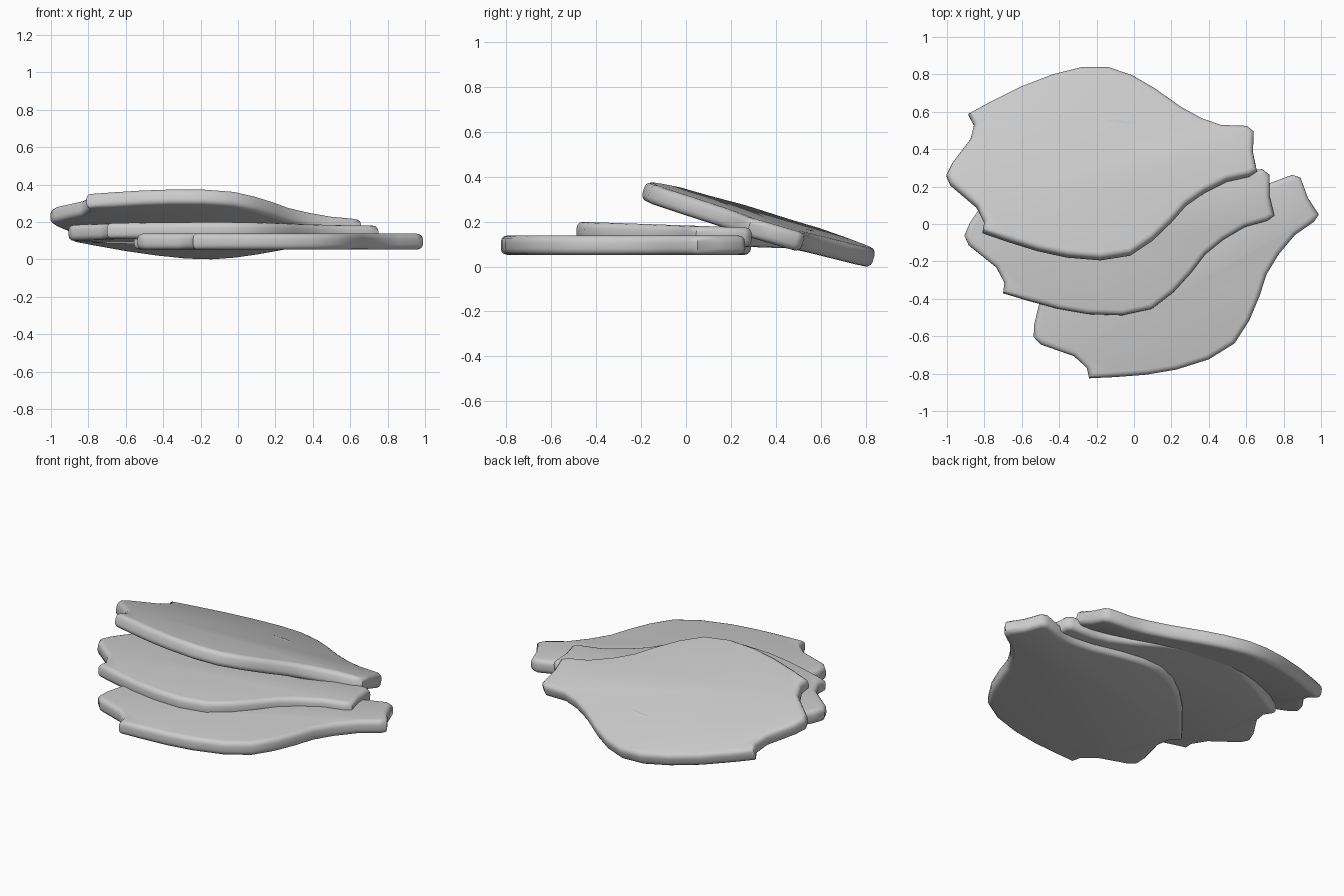
import bpy
import bmesh
from math import radians, cos
from mathutils import Matrix, Vector

if "Cube" in bpy.data.objects:
    bpy.data.objects.remove(bpy.data.objects["Cube"], do_unlink=True)

THICKNESS = 0.086
EDGE_RADIUS = 0.028
TILT = radians(-16.5)

# Slice outline as it lies on the tilted slice, seen from above
ANCHOR = Vector((-0.81, -0.045))
OUTLINE = [
    (-0.81, -0.045), (-0.8, 0.01), (-0.84, 0.09), (-0.98, 0.21), (-1, 0.26),
    (-0.97, 0.32), (-0.87, 0.45), (-0.85, 0.53), (-0.88, 0.585), (-0.77, 0.645),
    (-0.6, 0.73), (-0.43, 0.795), (-0.27, 0.835), (-0.13, 0.835), (0, 0.79),
    (0.12, 0.72), (0.26, 0.62), (0.37, 0.56), (0.47, 0.525), (0.61, 0.52),
    (0.645, 0.49), (0.64, 0.38), (0.66, 0.28), (0.62, 0.255), (0.5, 0.23),
    (0.38, 0.17), (0.28, 0.1), (0.2, 0.01), (0.1, -0.085), (-0.02, -0.165),
    (-0.18, -0.19), (-0.36, -0.175), (-0.52, -0.14), (-0.68, -0.09),
]


def make_material(name, value):
    material = bpy.data.materials.new(name)
    material.use_nodes = True
    colour = (value, value, value, 1)
    material.diffuse_color = colour
    material.node_tree.nodes["Principled BSDF"].inputs["Base Color"].default_value = colour
    return material


def make_slice_mesh(material):
    """Flat slab with rounded rims, its origin on the front left corner."""
    bm = bmesh.new()
    stretch = 1 / cos(TILT)
    corners = []
    for x, y in OUTLINE:
        offset = Vector((x, y)) - ANCHOR
        corners.append(bm.verts.new((offset.x, offset.y * stretch, -THICKNESS / 2)))
    base = bm.faces.new(corners)
    top = bmesh.ops.extrude_face_region(bm, geom=[base], use_keep_orig=True)
    raised = [item for item in top["geom"] if isinstance(item, bmesh.types.BMVert)]
    bmesh.ops.translate(bm, verts=raised, vec=(0, 0, THICKNESS))
    bmesh.ops.recalc_face_normals(bm, faces=bm.faces)

    # Round the top and bottom rims
    rims = [e for e in bm.edges if abs(e.verts[0].co.z - e.verts[1].co.z) < THICKNESS / 2]
    bmesh.ops.bevel(bm, geom=rims, offset=EDGE_RADIUS, offset_type='OFFSET',
                    segments=3, profile=0.5, affect='EDGES', clamp_overlap=False)
    bmesh.ops.recalc_face_normals(bm, faces=bm.faces)

    mesh = bpy.data.meshes.new("slice")
    bm.to_mesh(mesh)
    bm.free()
    mesh.materials.append(material)
    return mesh


def place_slice(name, location, turn, tilt_x, tilt_y=0):
    mesh = make_slice_mesh(grey)
    obj = bpy.data.objects.new(name, mesh)
    bpy.context.collection.objects.link(obj)
    obj.matrix_world = (Matrix.Translation(location)
                        @ Matrix.Rotation(tilt_y, 4, 'Y')
                        @ Matrix.Rotation(tilt_x, 4, 'X')
                        @ Matrix.Rotation(turn, 4, 'Z'))
    bpy.ops.object.select_all(action='DESELECT')
    obj.select_set(True)
    bpy.context.view_layer.objects.active = obj
    bpy.ops.object.shade_smooth_by_angle(angle=radians(50))
    return obj


grey = make_material("light grey", 0.6)

# Three fanned slices, each leaning on the one in front
place_slice("top_slice", (-0.81, -0.045, 0.315), 0, TILT, radians(1.7))
place_slice("middle_slice", (-0.7, -0.37, 0.153), radians(3), radians(-2))
place_slice("bottom_slice", (-0.24, -0.825, 0.095), radians(22.5), 0)
